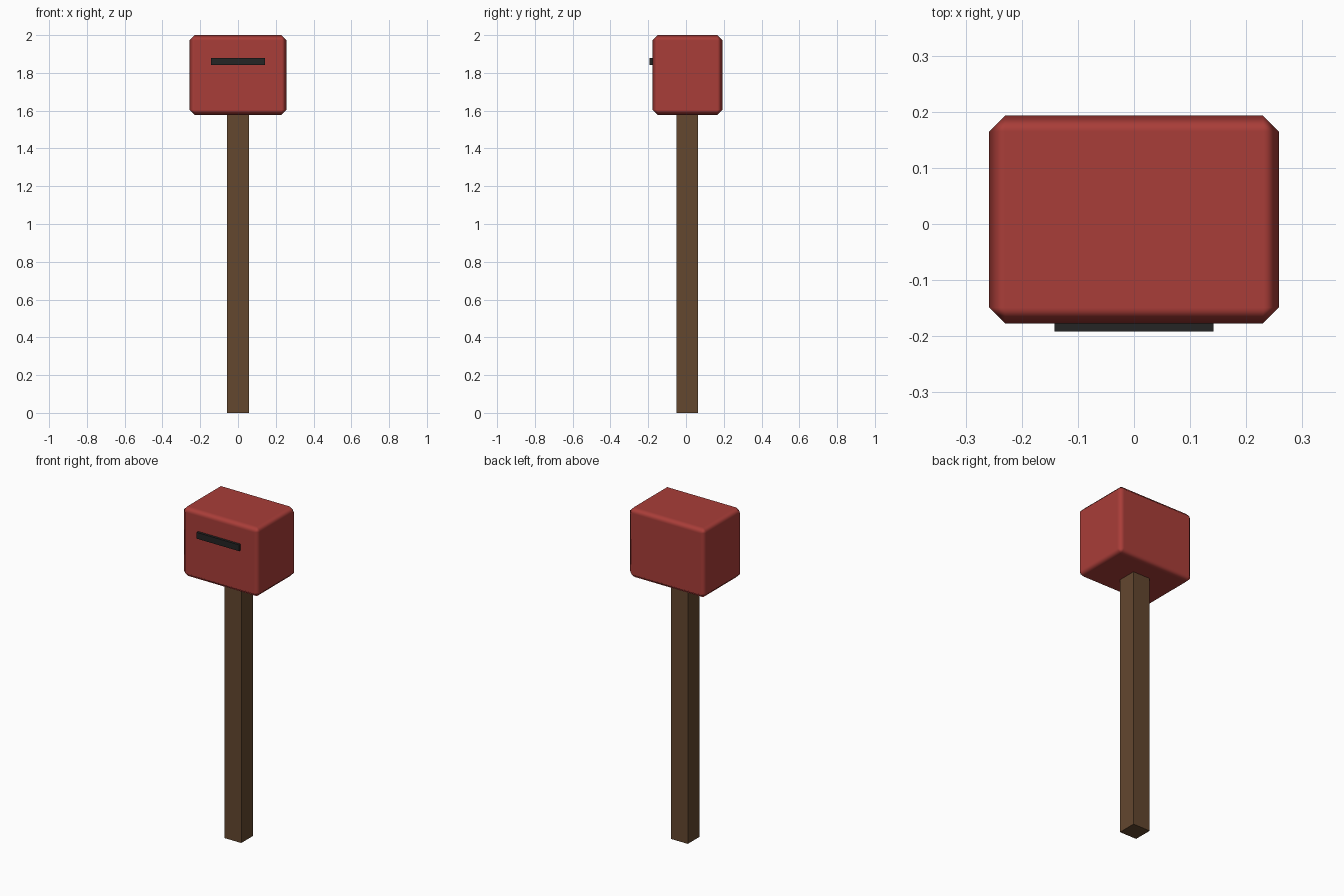
import bpy

if "Cube" in bpy.data.objects:
    bpy.data.objects.remove(bpy.data.objects["Cube"])


def material(name, rgb):
    m = bpy.data.materials.new(name)
    m.diffuse_color = (*rgb, 1)
    m.use_nodes = True
    m.node_tree.nodes["Principled BSDF"].inputs["Base Color"].default_value = m.diffuse_color
    return m


def box(name, lo, hi, mat):
    """Axis-aligned box between two corners."""
    bpy.ops.mesh.primitive_cube_add(size=1)
    ob = bpy.context.object
    ob.name = name
    for v in ob.data.vertices:
        v.co = [(a + b) / 2 + c * (b - a) for a, b, c in zip(lo, hi, v.co)]
    ob.data.materials.append(mat)
    return ob


red = material("red paint", (0.397, 0.047, 0.040))
brown = material("brown wood", (0.125, 0.063, 0.028))
black = material("black slot", (0.018, 0.018, 0.018))

# Square wooden post
box("post", (-0.057, -0.05, 0), (0.057, 0.064, 1.577), brown)

# Mailbox body with chamfered edges and softly shaded chamfers
body = box("mailbox_body", (-0.258, -0.177, 1.577), (0.258, 0.193, 2.0), red)
body.data.shade_smooth()
bevel = body.modifiers.new("chamfer", 'BEVEL')
bevel.width = 0.028
bevel.segments = 1
bevel.harden_normals = True

# Raised letter slot on the front
box("letter_slot", (-0.142, -0.192, 1.842), (0.142, -0.172, 1.88), black)
